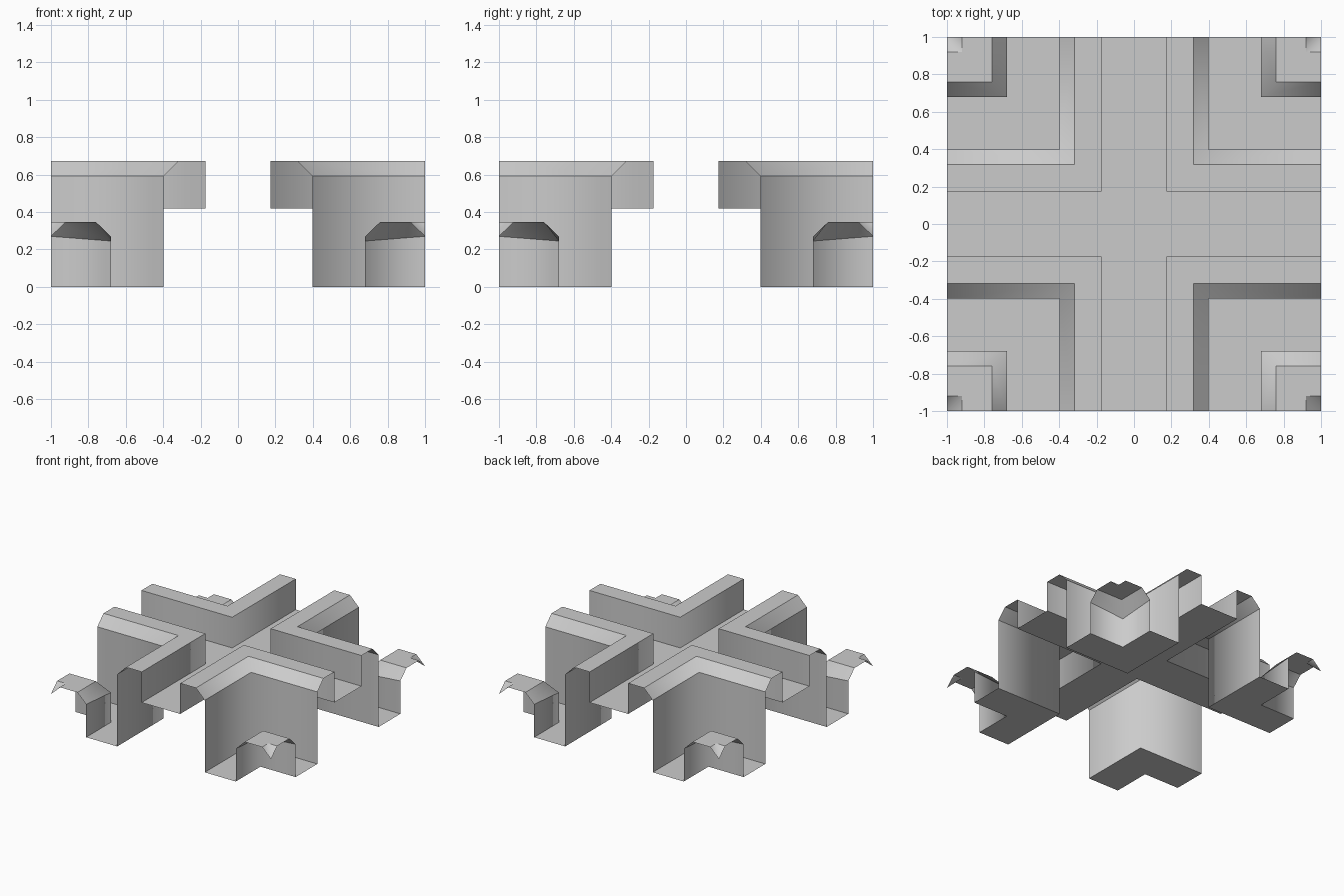
import bpy, bmesh

if "Cube" in bpy.data.objects:
    bpy.data.objects.remove(bpy.data.objects["Cube"])


def l_sheet(name, profile):
    """Sweep a (distance, z, corner z) profile along an L in one quadrant, then mirror to all four."""
    bm = bmesh.new()
    rows = []
    for d, z, zc in profile:
        corner = bm.verts.new((d, d, zc))
        # the outermost row shrinks to a single point at the corner
        ends = [corner, corner] if d >= 1 else [bm.verts.new((1, d, z)), bm.verts.new((d, 1, z))]
        rows.append((ends[0], corner, ends[1]))
    for (a0, c0, b0), (a1, c1, b1) in zip(rows, rows[1:]):
        for quad in ((c0, a0, a1, c1), (b0, c0, c1, b1)):
            bm.faces.new(list(dict.fromkeys(quad)))
    # smooth around the mitred corner, crisp along the profile creases
    for f in bm.faces:
        f.smooth = True
    for a, c, b in rows:
        for v in (a, b):
            e = bm.edges.get((c, v)) if v is not c else None
            if e:
                e.smooth = False
    mesh = bpy.data.meshes.new(name)
    bm.to_mesh(mesh)
    bm.free()
    obj = bpy.data.objects.new(name, mesh)
    bpy.context.collection.objects.link(obj)
    mirror = obj.modifiers.new("four_quadrants", 'MIRROR')
    mirror.use_axis = (True, True, False)
    return obj


# Cross-shaped channel floor
l_sheet("cross_floor", [(0, .42, .42), (.175, .42, .42)])

# Raised kerb with chamfered outer edge, dropping to the ground
l_sheet("kerb", [(.175, .42, .42), (.175, .672, .672), (.318, .672, .672),
                 (.398, .592, .592), (.398, 0, 0)])

# Low trough floor at the ground
l_sheet("trough_floor", [(.398, 0, 0), (.68, 0, 0)])

# Small corner hood with chamfers and a drooping tip
l_sheet("corner_hood", [(.68, 0, 0), (.68, .27, .245), (.76, .347, .347),
                        (.92, .347, .347), (1, .27, .27)])
